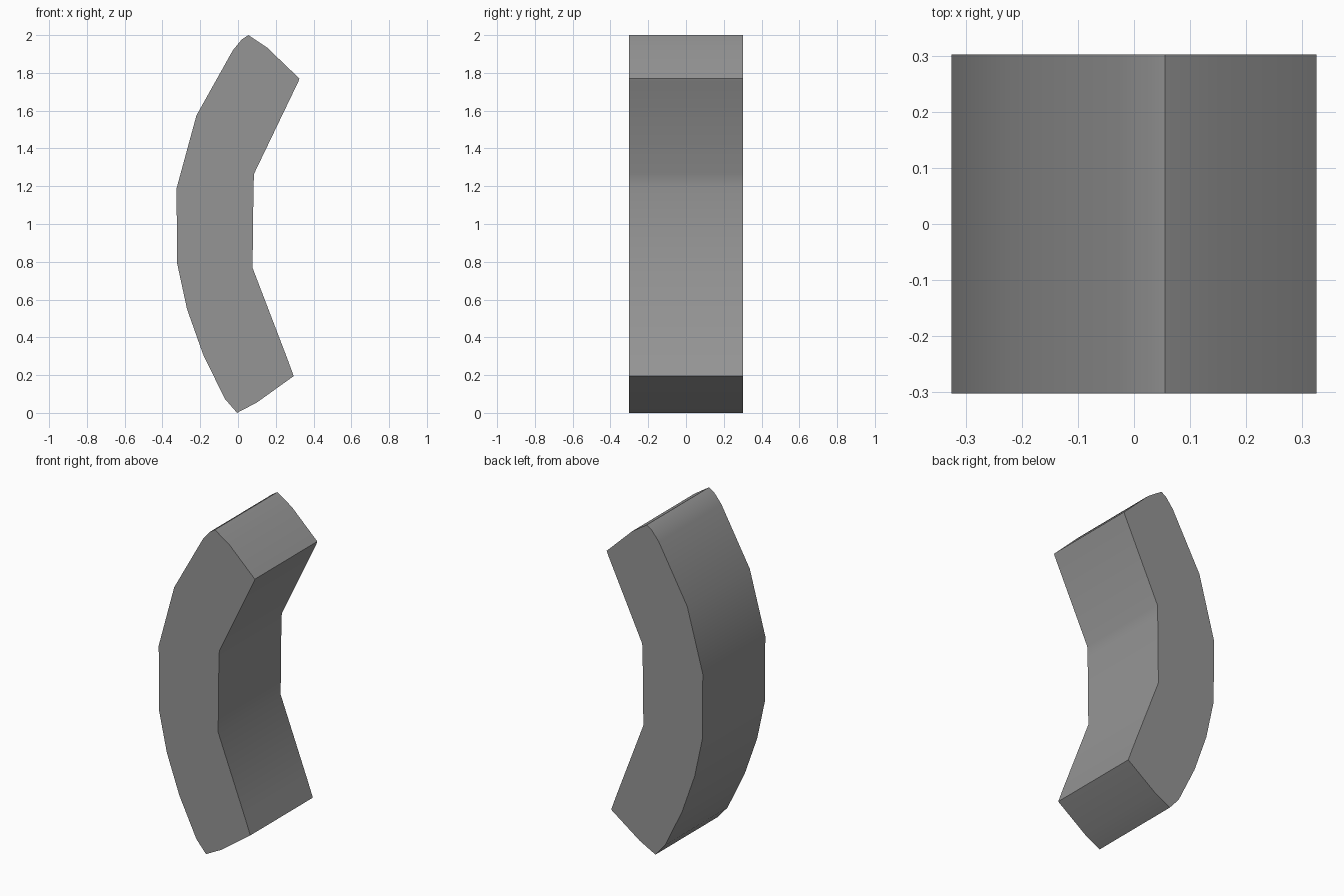
import bpy, bmesh, math

if "Cube" in bpy.data.objects:
    bpy.data.objects.remove(bpy.data.objects["Cube"])

# Outline of the curved block in (x, z), clockwise from the top corner
OUTLINE = [
    (0.055, 2.0), (0.153, 1.935), (0.325, 1.77), (0.32, 1.755),
    (0.085, 1.266), (0.082, 1.20), (0.077, 0.768), (0.26, 0.29),
    (0.295, 0.195), (0.10, 0.055), (-0.005, 0.0), (-0.07, 0.075),
    (-0.185, 0.31), (-0.27, 0.55), (-0.323, 0.795), (-0.325, 1.19),
    (-0.22, 1.575), (-0.027, 1.92), (0.02, 1.977),
]
HALF_DEPTH = 0.302

# Extrude the outline from front to back
bm = bmesh.new()
front = bm.faces.new([bm.verts.new((x, -HALF_DEPTH, z)) for x, z in OUTLINE])
extruded = bmesh.ops.extrude_face_region(bm, geom=[front], use_keep_orig=True)
moved = [g for g in extruded["geom"] if isinstance(g, bmesh.types.BMVert)]
bmesh.ops.translate(bm, verts=moved, vec=(0, 2 * HALF_DEPTH, 0))
bmesh.ops.recalc_face_normals(bm, faces=bm.faces)
mesh = bpy.data.meshes.new("curved_block")
bm.to_mesh(mesh)
bm.free()
block = bpy.data.objects.new("curved_block", mesh)
bpy.context.collection.objects.link(block)

# Plain grey
grey = bpy.data.materials.new("mid grey")
grey.diffuse_color = (0.3, 0.3, 0.3, 1)
grey.use_nodes = True
grey.node_tree.nodes["Principled BSDF"].inputs["Base Color"].default_value = grey.diffuse_color
mesh.materials.append(grey)

# Smooth along the bend, sharp at the ends and flat sides
bpy.context.view_layer.objects.active = block
block.select_set(True)
bpy.ops.object.shade_smooth_by_angle(angle=math.radians(50))
